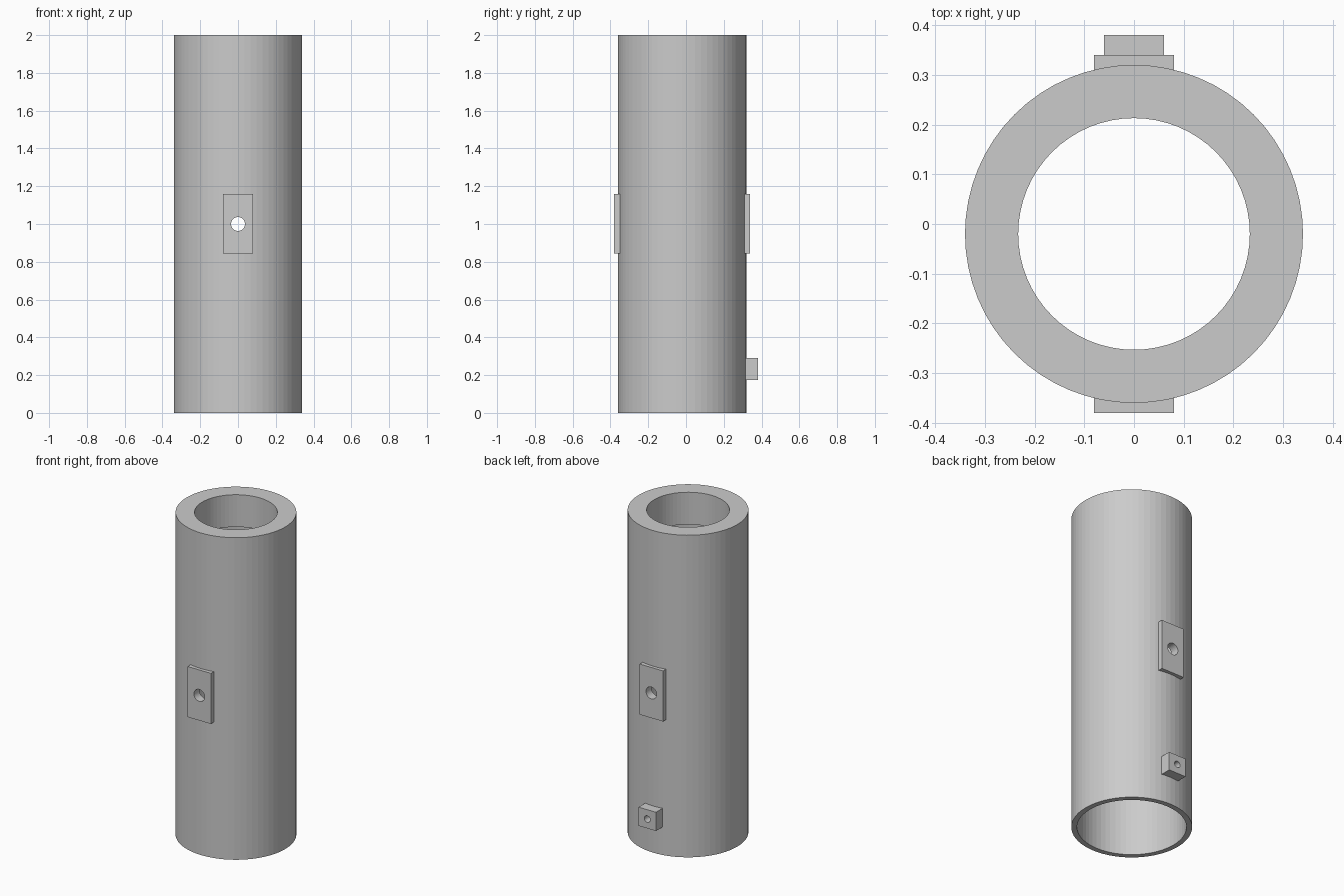
import bpy, bmesh, math
from mathutils import Matrix

if "Cube" in bpy.data.objects:
    bpy.data.objects.remove(bpy.data.objects["Cube"])

CY = -0.02      # tube axis position in y
SIDES = 64

grey = bpy.data.materials.new("plain grey")
grey.diffuse_color = (0.6, 0.6, 0.6, 1)
grey.use_nodes = True
grey.node_tree.nodes["Principled BSDF"].inputs["Base Color"].default_value = grey.diffuse_color


def finish(name, bm):
    bmesh.ops.recalc_face_normals(bm, faces=bm.faces[:])
    me = bpy.data.meshes.new(name)
    bm.to_mesh(me)
    bm.free()
    me.materials.append(grey)
    ob = bpy.data.objects.new(name, me)
    bpy.context.collection.objects.link(ob)
    return ob


def lathe(name, profile):
    """Revolve a closed (radius, z) profile around the tube axis."""
    bm = bmesh.new()
    rings = []
    for i in range(SIDES):
        a = 2 * math.pi * i / SIDES
        rings.append([bm.verts.new((r * math.cos(a), CY + r * math.sin(a), z))
                      for r, z in profile])
    n = len(profile)
    for i in range(SIDES):
        p, q = rings[i], rings[(i + 1) % SIDES]
        for j in range(n):
            k = (j + 1) % n
            bm.faces.new((p[j], q[j], q[k], p[k]))
    return finish(name, bm)


def block(name, half_x, y0, y1, z0, z1):
    bm = bmesh.new()
    m = Matrix.Translation((0, (y0 + y1) / 2, (z0 + z1) / 2)) @ \
        Matrix.Diagonal((2 * half_x, y1 - y0, z1 - z0, 1))
    bmesh.ops.create_cube(bm, size=1, matrix=m)
    return finish(name, bm)


def drill(name, radius, y0, y1, z):
    """Cutter cylinder running along y."""
    bm = bmesh.new()
    m = Matrix.Translation((0, (y0 + y1) / 2, z)) @ Matrix.Rotation(math.pi / 2, 4, 'X')
    bmesh.ops.create_cone(bm, cap_ends=True, segments=32, radius1=radius,
                          radius2=radius, depth=y1 - y0, matrix=m)
    ob = finish(name, bm)
    ob.hide_render = True
    return ob


def cut(ob, cutters):
    for c in cutters:
        mod = ob.modifiers.new("hole", 'BOOLEAN')
        mod.operation = 'DIFFERENCE'
        mod.solver = 'EXACT'
        mod.object = c
        bpy.context.view_layer.objects.active = ob
        bpy.ops.object.modifier_apply(modifier=mod.name)


# Hollow tube with a thick lip at the top
tube = lathe("tube", [(0.34, 0), (0.34, 2), (0.233, 2), (0.233, 1.8),
                      (0.308, 1.8), (0.308, 0)])

# Flat pads front and back, small block low on the back
front_pad = block("front_pad", 0.08, -0.38, -0.335, 0.844, 1.158)
back_pad = block("back_pad", 0.08, 0.30, 0.34, 0.844, 1.158)
small_block = block("small_block", 0.06, 0.304, 0.38, 0.174, 0.29)

# Through hole in the pads, smaller hole in the block
main_hole = drill("main_hole_cutter", 0.037, -0.5, 0.5, 1.0)
small_hole = drill("small_hole_cutter", 0.02, 0.1, 0.5, 0.232)

cut(tube, [main_hole, small_hole])
cut(front_pad, [main_hole])
cut(back_pad, [main_hole])
cut(small_block, [small_hole])

for c in (main_hole, small_hole):
    bpy.data.objects.remove(c)
